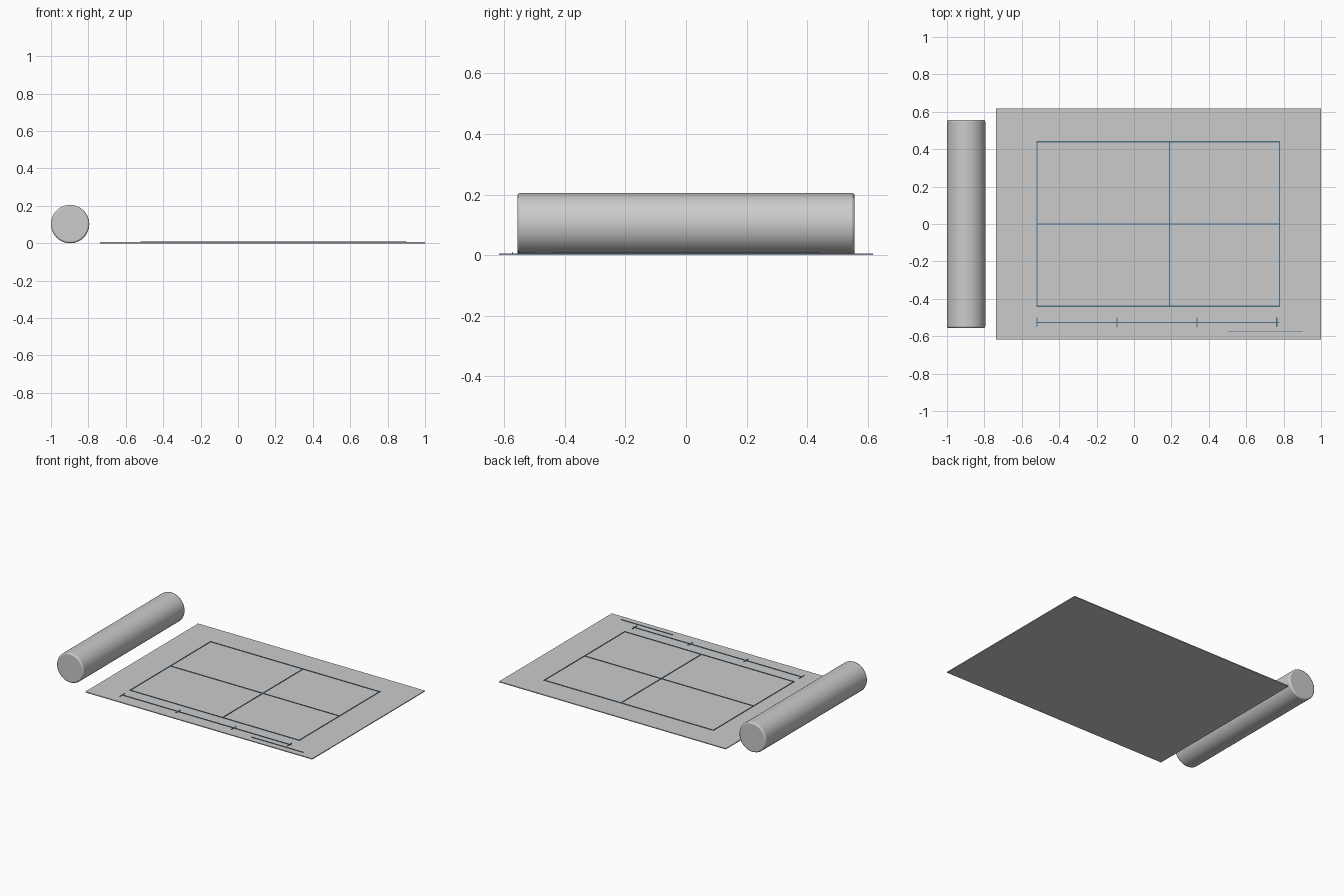
import bpy
import bmesh
from math import radians

if "Cube" in bpy.data.objects:
    bpy.data.objects.remove(bpy.data.objects["Cube"])

ink = bpy.data.materials.new("ink")
ink.diffuse_color = (0.07, 0.16, 0.25, 1)
ink.use_nodes = True
ink.node_tree.nodes["Principled BSDF"].inputs["Base Color"].default_value = ink.diffuse_color

SHEET_TOP = 0.006


def box(name, x0, x1, y0, y1, z0, z1, mat=None):
    bpy.ops.mesh.primitive_cube_add(size=1, location=((x0 + x1) / 2, (y0 + y1) / 2, (z0 + z1) / 2))
    o = bpy.context.object
    o.name = name
    o.scale = (x1 - x0, y1 - y0, z1 - z0)
    bpy.ops.object.transform_apply(location=False, rotation=False, scale=True)
    if mat:
        o.data.materials.append(mat)
    return o


def h_line(name, x0, x1, y, w=0.006):
    box(name, x0, x1, y - w / 2, y + w / 2, SHEET_TOP - 0.001, SHEET_TOP + 0.003, ink)


def v_line(name, x, y0, y1, w=0.006):
    box(name, x - w / 2, x + w / 2, y0, y1, SHEET_TOP - 0.001, SHEET_TOP + 0.003, ink)


# Flat paper sheet
box("sheet", -0.737, 1.0, -0.617, 0.617, 0, SHEET_TOP)

# Plan outline and inner walls
L, R, B, T = -0.518, 0.777, -0.44, 0.44
for i, y in enumerate((B, 0, T)):
    h_line(f"plan_line_across_{i}", L - 0.003, R + 0.003, y)
for i, x in enumerate((L, 0.19, R)):
    v_line(f"plan_line_along_{i}", x, B, T)

# Dimension line with ticks
h_line("dimension_line", L, R, -0.526)
for i in range(4):
    v_line(f"dimension_tick_{i}", -0.518 + i * 0.427, -0.552, -0.501)

# Title rule in the corner
h_line("title_rule", 0.503, 0.9, -0.573, 0.004)

# Rolled-up drawing with softened end rims
bpy.ops.mesh.primitive_cylinder_add(vertices=48, radius=0.1025, depth=1.114,
                                    location=(-0.8975, 0, 0.1025), rotation=(radians(90), 0, 0))
roll = bpy.context.object
roll.name = "paper_roll"
bevel = roll.modifiers.new("rim", 'BEVEL')
bevel.width = 0.009
bevel.segments = 2
bevel.limit_method = 'ANGLE'
bevel.angle_limit = radians(40)
bpy.ops.object.shade_smooth_by_angle(angle=radians(35))
